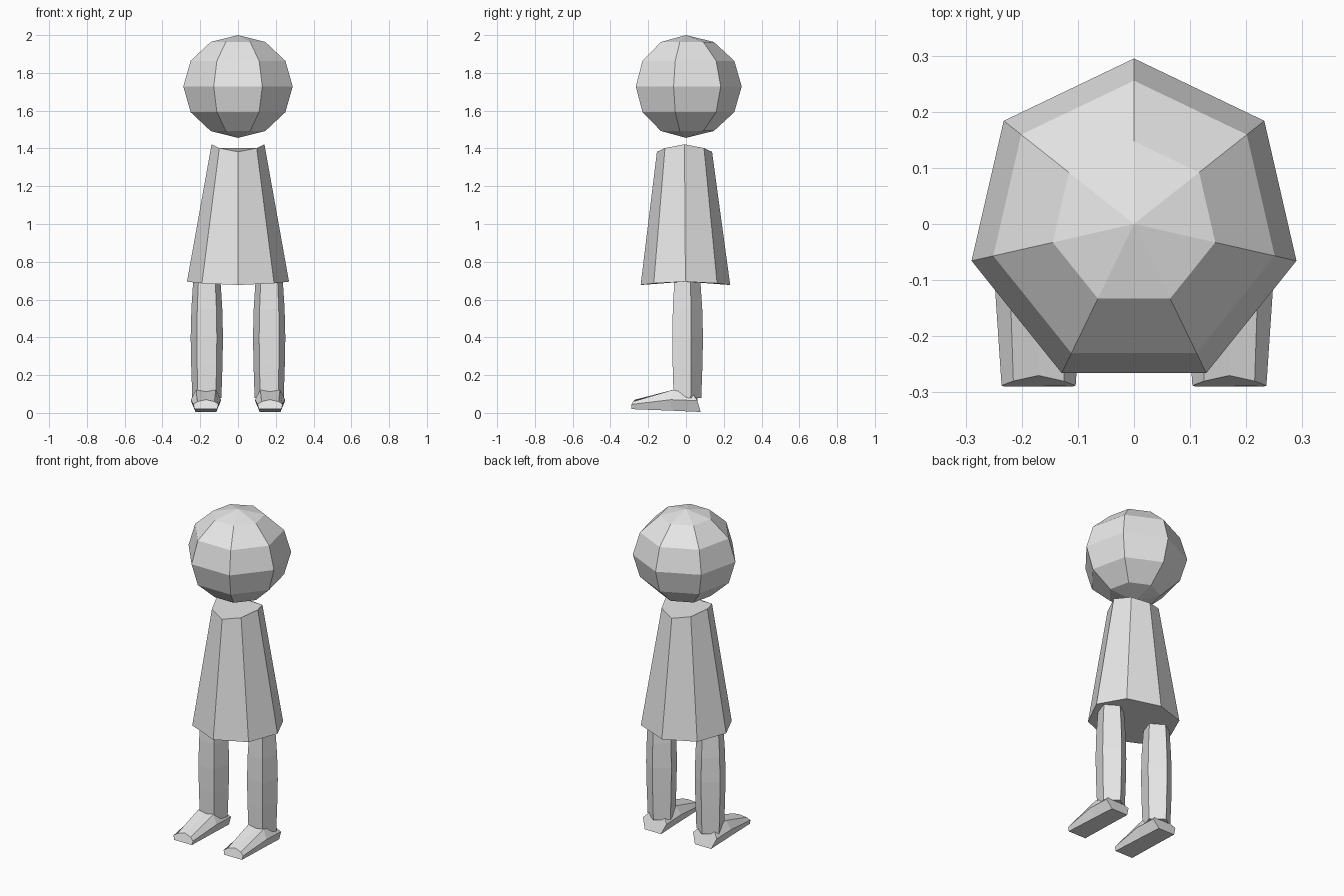
import bpy, bmesh, math

if "Cube" in bpy.data.objects:
    bpy.data.objects.remove(bpy.data.objects["Cube"])

grey = bpy.data.materials.new("plain_grey")
grey.diffuse_color = (0.8, 0.8, 0.8, 1)
grey.use_nodes = True
grey.node_tree.nodes["Principled BSDF"].inputs["Base Color"].default_value = grey.diffuse_color


def finish(name, bm):
    bmesh.ops.recalc_face_normals(bm, faces=bm.faces)
    mesh = bpy.data.meshes.new(name)
    bm.to_mesh(mesh)
    bm.free()
    mesh.materials.append(grey)
    obj = bpy.data.objects.new(name, mesh)
    bpy.context.collection.objects.link(obj)
    return obj


def loft(name, rings):
    """Skin a list of equal-length point rings and cap both ends."""
    bm = bmesh.new()
    loops = [[bm.verts.new(p) for p in ring] for ring in rings]
    n = len(loops[0])
    for a, b in zip(loops, loops[1:]):
        for i in range(n):
            j = (i + 1) % n
            bm.faces.new((a[i], a[j], b[j], b[i]))
    bm.faces.new(loops[0][::-1])
    bm.faces.new(loops[-1])
    return finish(name, bm)


# Head: seven-sided, six-ring sphere with one vertex line at the back
bm = bmesh.new()
bmesh.ops.create_uvsphere(bm, u_segments=7, v_segments=6, radius=1)
tip = max(bm.verts, key=lambda v: (round(v.co.xy.length, 3), v.co.y)).co
turn = math.pi / 2 - math.atan2(tip.y, tip.x)
for v in bm.verts:
    x, y, z = v.co
    c, s = math.cos(turn), math.sin(turn)
    v.co = (0.297 * (x * c - y * s), 0.295 * (x * s + y * c), 1.728 + 0.272 * z)
finish("head", bm)


# Dress: tapered octagon whose hem and neckline rise towards the sides
def dress_ring(rx, ry, z, rise, cy):
    pts = []
    for i in range(8):
        a = i * math.pi / 4
        c, s = math.cos(a), math.sin(a)
        pts.append((rx * c, cy + ry * s, z + rise * c * c))
    return pts


loft("dress", [dress_ring(0.27, 0.237, 0.677, 0.018, -0.003),
               dress_ring(0.14, 0.146, 1.382, 0.04, -0.008)])


# Legs: five-sided tubes, fuller in the middle, flat side forward
def leg_ring(side, z, r):
    pts = []
    for i in range(5):
        a = math.pi / 2 + i * math.tau / 5
        pts.append((side * 0.165 + r * math.cos(a), r * math.sin(a), z))
    return pts


# Shoes: flat sole, ridged toe, and sides raised around the ankle
def shoe_ring(side, sole, flank, collar, ridge):
    # each of the first three is (half width, y, z); ridge is (y, z)
    def pt(w, p):
        return (side * 0.17 + w * p[0], p[1], p[2])
    return [pt(-1, sole), pt(1, sole), pt(1, flank), pt(1, collar),
            (side * 0.17, *ridge), pt(-1, collar), pt(-1, flank)]


for side, word in ((-1, "left"), (1, "right")):
    loft(word + "_leg", [leg_ring(side, z, r) for z, r in
                         ((0.08, 0.081), (0.25, 0.087), (0.4, 0.09),
                          (0.55, 0.086), (0.70, 0.076))])
    loft(word + "_shoe", [
        shoe_ring(side, (0.06, -0.29, 0.02), (0.066, -0.288, 0.045),
                  (0.045, -0.28, 0.06), (-0.27, 0.07)),
        shoe_ring(side, (0.057, -0.08, 0.012), (0.08, -0.08, 0.07),
                  (0.052, -0.07, 0.122), (-0.07, 0.112)),
        shoe_ring(side, (0.055, 0.078, 0.005), (0.08, 0.06, 0.065),
                  (0.052, 0.04, 0.095), (0.06, 0.075))])
